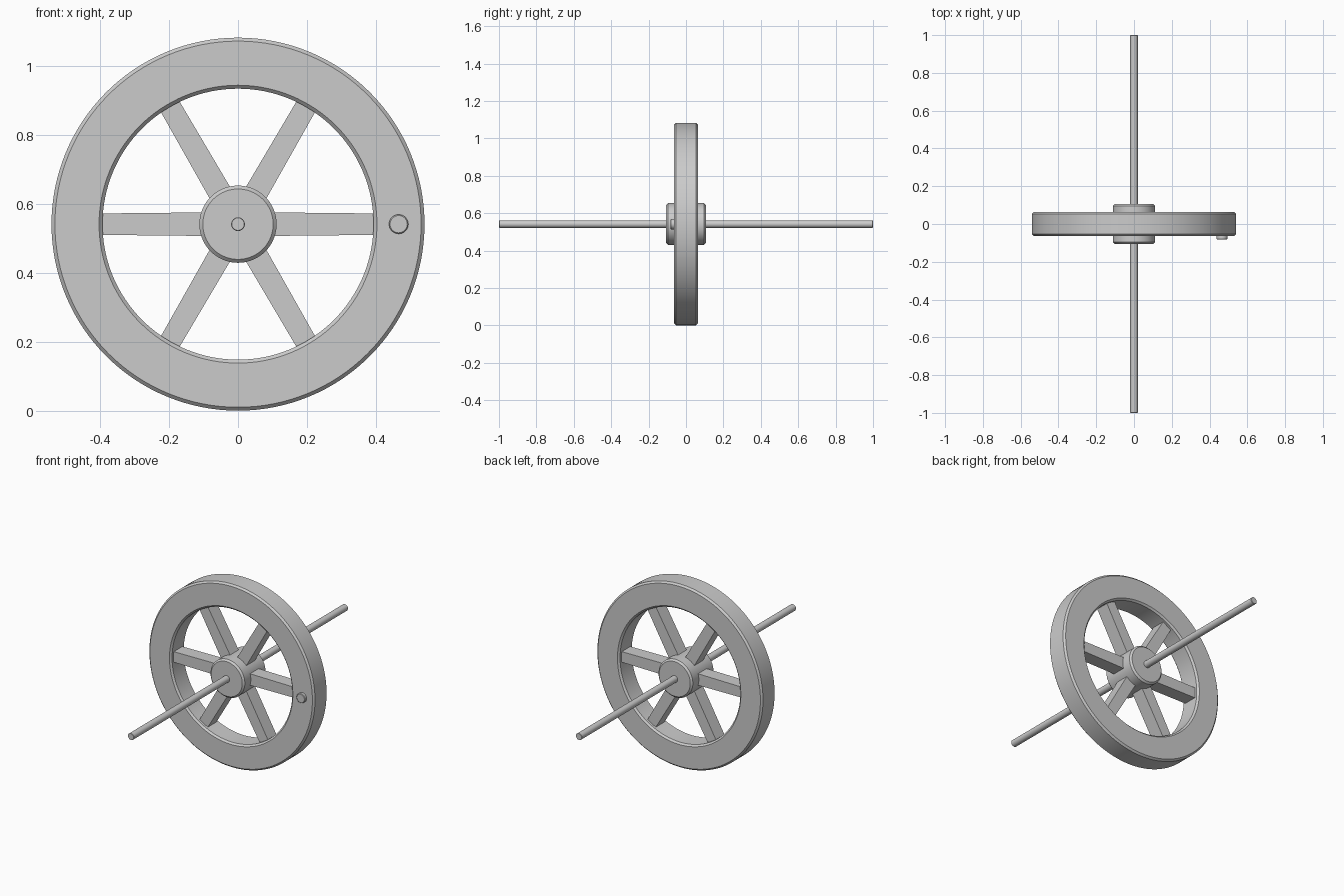
import bpy, bmesh, math
from mathutils import Matrix, Vector

if "Cube" in bpy.data.objects:
    bpy.data.objects.remove(bpy.data.objects["Cube"])

CENTER = Vector((0, 0, 0.542))


def make_object(name, bm, location=CENTER, smooth=True):
    bmesh.ops.recalc_face_normals(bm, faces=bm.faces[:])
    mesh = bpy.data.meshes.new(name)
    bm.to_mesh(mesh)
    bm.free()
    ob = bpy.data.objects.new(name, mesh)
    ob.location = location
    bpy.context.collection.objects.link(ob)
    if smooth:
        bpy.ops.object.select_all(action='DESELECT')
        ob.select_set(True)
        bpy.context.view_layer.objects.active = ob
        bpy.ops.object.shade_smooth_by_angle(angle=math.radians(30))
    return ob


def lathe(name, profile, segments, closed=False, location=CENTER):
    """Spin (radius, y) points around the y axis."""
    bm = bmesh.new()
    verts = [bm.verts.new((r, y, 0)) for r, y in profile]
    edges = [bm.edges.new(p) for p in zip(verts, verts[1:])]
    if closed:
        edges.append(bm.edges.new((verts[-1], verts[0])))
    bmesh.ops.spin(bm, geom=verts + edges, cent=(0, 0, 0), axis=(0, 1, 0),
                   angle=math.tau, steps=segments)
    bmesh.ops.remove_doubles(bm, verts=bm.verts[:], dist=1e-5)
    return make_object(name, bm, location)


def drum(name, radius, y0, y1, chamfer, segments, location=CENTER):
    """Solid chamfered cylinder along y."""
    c = chamfer
    return lathe(name, [(0, y0), (radius - c, y0), (radius, y0 + c),
                        (radius, y1 - c), (radius - c, y1), (0, y1)],
                 segments, location=location)


# Rim: chamfered rectangular ring
RO, RI, H, C = 0.541, 0.393, 0.064, 0.01
lathe("rim", [(RI + C, -H), (RO - C, -H), (RO, -H + C), (RO, H - C),
              (RO - C, H), (RI + C, H), (RI, H - C), (RI, -H + C)],
      128, closed=True)

# Hub, axle and the handle stud on the front of the rim
drum("hub", 0.112, -0.106, 0.106, 0.01, 96)
drum("axle", 0.02, -1.0, 1.0, 0.002, 32)
drum("rim_stud", 0.028, -0.082, -0.05, 0.003, 32, CENTER + Vector((0.466, 0, 0)))

# Six spokes, tapering slightly toward the rim
for i in range(6):
    bm = bmesh.new()
    bmesh.ops.create_cube(bm, size=1)
    for v in bm.verts:
        outer = v.co.x > 0
        v.co = Vector((0.405 if outer else 0.06,
                       v.co.y * 0.08,
                       v.co.z * (0.062 if outer else 0.069)))
    bm.transform(Matrix.Rotation(i * math.tau / 6, 4, 'Y'))
    make_object(f"spoke_{i + 1}", bm, smooth=False)
